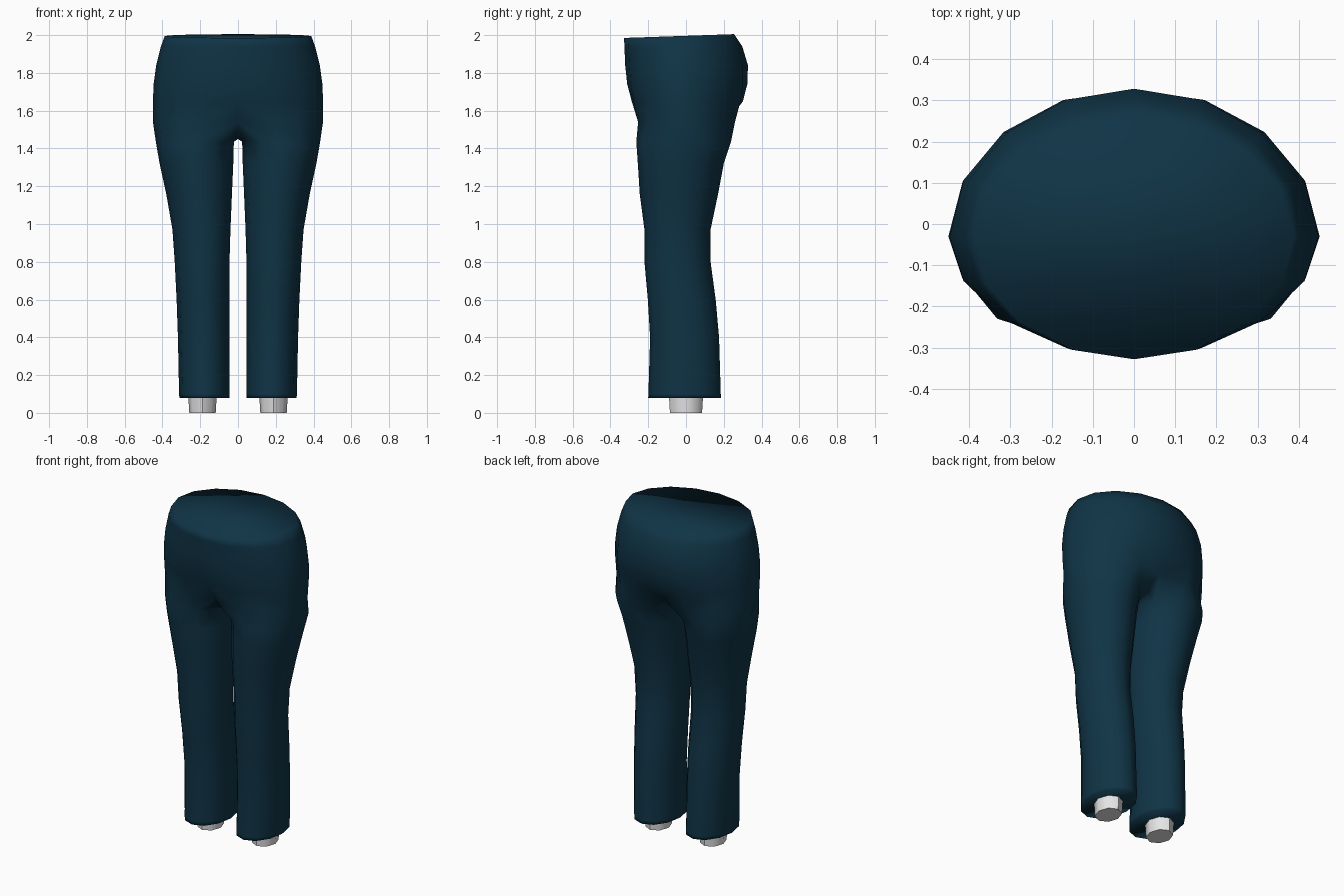
import bpy, bmesh
from math import sin, cos, radians

if "Cube" in bpy.data.objects:
    bpy.data.objects.remove(bpy.data.objects["Cube"])


def material(name, rgb):
    m = bpy.data.materials.new(name)
    m.diffuse_color = (*rgb, 1)
    m.use_nodes = True
    m.node_tree.nodes["Principled BSDF"].inputs["Base Color"].default_value = m.diffuse_color
    return m


def finish(name, bm, mat, mirror):
    me = bpy.data.meshes.new(name)
    bm.to_mesh(me)
    bm.free()
    me.materials.append(mat)
    ob = bpy.data.objects.new(name, me)
    bpy.context.collection.objects.link(ob)
    if mirror:
        mod = ob.modifiers.new("mirror", 'MIRROR')
        mod.use_clip = True
        mod.merge_threshold = 0.001
    return ob


def bridge(bm, upper, lower, closed):
    n = len(upper)
    for i in range(n if closed else n - 1):
        j = (i + 1) % n
        bm.faces.new((upper[i], lower[i], lower[j], upper[j]))


navy = material("dark navy cloth", (0.005, 0.034, 0.061))
white = material("off white", (0.78, 0.78, 0.78))

# Hip half rings: z, half width, front y, back y, centre crease factor
HIPS = [(1.995, 0.388, -0.328, 0.255, 1.0),
        (1.94, 0.408, -0.326, 0.298, 1.0),
        (1.84, 0.433, -0.322, 0.328, 1.0),
        (1.74, 0.447, -0.314, 0.328, 0.99),
        (1.65, 0.45, -0.298, 0.315, 0.96),
        (1.54, 0.45, -0.272, 0.283, 0.80)]
# Leg rings: z, inner x, outer x, front y, back y
LEGS = [(1.435, 0.022, 0.435, -0.263, 0.238),
        (1.32, 0.025, 0.415, -0.255, 0.20),
        (1.16, 0.032, 0.38, -0.245, 0.17),
        (0.97, 0.04, 0.347, -0.22, 0.13),
        (0.80, 0.045, 0.335, -0.22, 0.13),
        (0.60, 0.045, 0.325, -0.202, 0.157),
        (0.40, 0.046, 0.318, -0.19, 0.175),
        (0.10, 0.045, 0.312, -0.199, 0.184),
        (0.08, 0.045, 0.31, -0.20, 0.185)]

# Trousers: half of the hips and one leg, mirrored
bm = bmesh.new()
prev = None
for k, (z, w, yf, yb, crease) in enumerate(HIPS):
    ring = []
    for i in range(9):
        a = radians(-90 + 22.5 * i)
        depth = (yb + 0.03) if i > 4 else (-yf - 0.03)
        y = -0.03 + depth * sin(a) * (crease if i in (0, 8) else 1)
        x = 0 if i in (0, 8) else w * cos(a)
        tilt = 0.01 * sin(a) - 0.005 if k == 0 else 0
        ring.append(bm.verts.new((x, y, z + tilt + (0.01 if k == 0 else 0) - (0.005 if k == 0 else 0))))
    if prev:
        bridge(bm, prev, ring, False)
    else:
        bm.faces.new(ring)          # closed waist
    prev = ring

# Crotch strip turns the half ring into a full leg ring
prev = prev + [bm.verts.new((0, y, z)) for y, z in
               ((0.13, 1.465), (-0.01, 1.45), (-0.14, 1.465))]
for z, xi, xo, yf, yb in LEGS:
    ring = []
    for i in range(12):
        a = radians(-120 + 30 * i)
        ring.append(bm.verts.new(((xi + xo) / 2 + (xo - xi) / 2 * cos(a),
                                  (yf + yb) / 2 + (yb - yf) / 2 * sin(a), z)))
    bridge(bm, prev, ring, True)
    prev = ring
bm.faces.new(prev[::-1])            # closed hem
for f in bm.faces:
    f.smooth = True
finish("trousers", bm, navy, True)

# Ankle stubs below the hems
bm = bmesh.new()
rings = []
for z, rx, ry in ((0.12, 0.077, 0.092), (0.0, 0.07, 0.085)):
    rings.append([bm.verts.new((0.188 + rx * cos(radians(45 * i)),
                                ry * sin(radians(45 * i)), z)) for i in range(8)])
bridge(bm, rings[0], rings[1], True)
bm.faces.new(rings[0])
bm.faces.new(rings[1][::-1])
ankles = finish("ankles", bm, white, True)
bpy.context.view_layer.objects.active = ankles
ankles.select_set(True)
bpy.ops.object.shade_smooth_by_angle(angle=radians(50))
